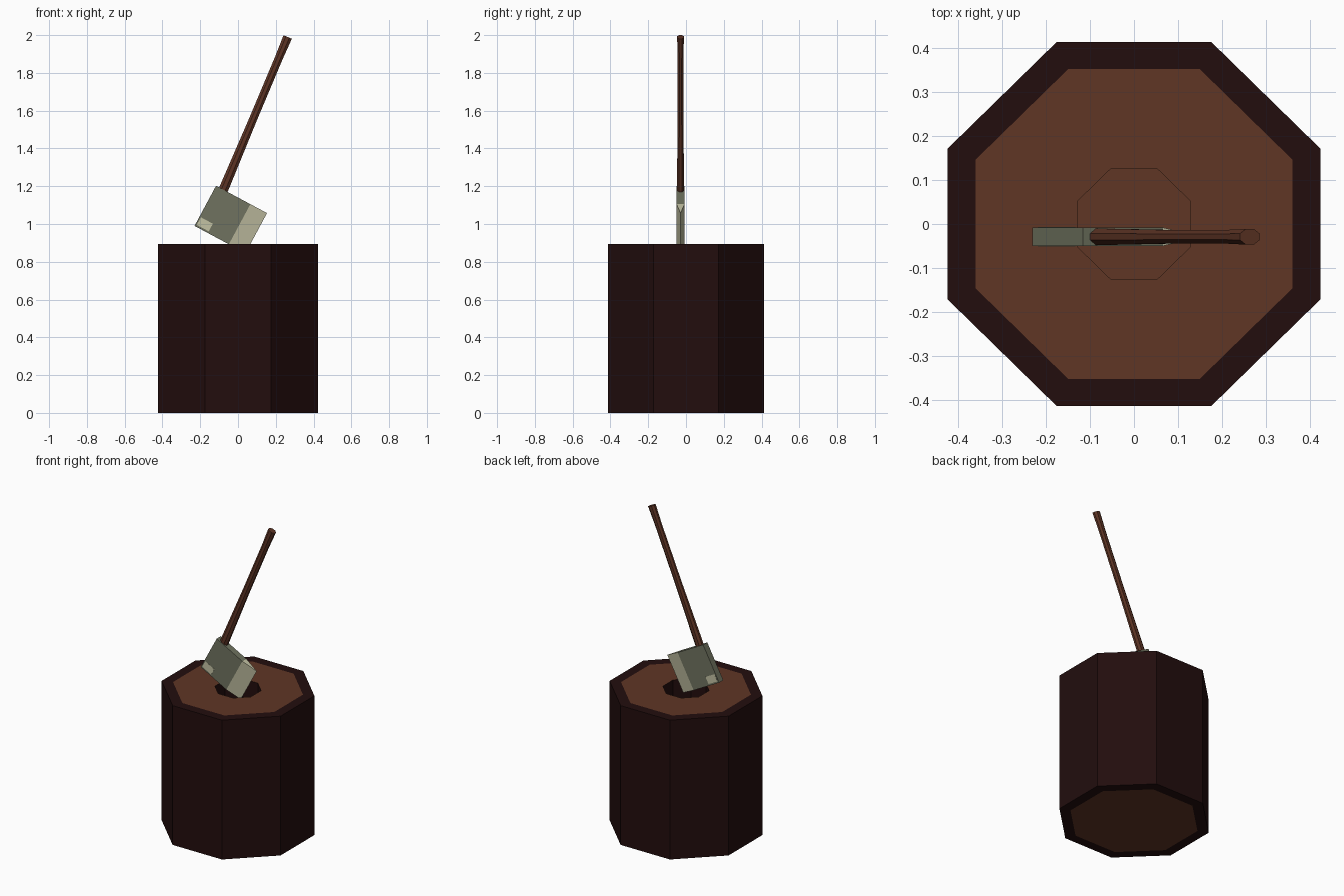
import bpy, bmesh, math
from mathutils import Matrix, Vector

cube = bpy.data.objects.get("Cube")
if cube:
    bpy.data.objects.remove(cube, do_unlink=True)


def material(name, rgb):
    m = bpy.data.materials.new(name)
    m.use_nodes = True
    m.diffuse_color = (*rgb, 1)
    bsdf = m.node_tree.nodes["Principled BSDF"]
    bsdf.inputs["Base Color"].default_value = (*rgb, 1)
    bsdf.inputs["Roughness"].default_value = 0.8
    return m


bark = material("dark bark", (0.016, 0.004, 0.004))
wood = material("cut wood", (0.115, 0.037, 0.018))
handle_wood = material("handle wood", (0.11, 0.034, 0.018))
steel = material("dark steel", (0.16, 0.17, 0.115))
bright = material("bright steel", (0.55, 0.54, 0.37))


def finish(bm, name, mats, matrix):
    bmesh.ops.recalc_face_normals(bm, faces=bm.faces)
    mesh = bpy.data.meshes.new(name)
    bm.to_mesh(mesh)
    bm.free()
    for m in mats:
        mesh.materials.append(m)
    obj = bpy.data.objects.new(name, mesh)
    bpy.context.collection.objects.link(obj)
    obj.matrix_world = matrix
    return obj


def octagon_stack(name, rings, bands, y_scale, mats, matrix=Matrix()):
    """Join octagonal rings (apothem, height); bands gives a material per band, caps included."""
    bm = bmesh.new()
    loops = []
    for apothem, z in rings:
        r = apothem / math.cos(math.pi / 8)
        angles = [(i + 0.5) * math.pi / 4 for i in range(8)]
        loops.append([bm.verts.new((r * math.cos(a), r * math.sin(a) * y_scale, z)) for a in angles])
    bm.faces.new(loops[0]).material_index = bands[0]
    for low, high, band in zip(loops, loops[1:], bands[1:]):
        for i in range(8):
            j = (i + 1) % 8
            bm.faces.new((low[i], low[j], high[j], high[i])).material_index = band
    bm.faces.new(loops[-1]).material_index = bands[-1]
    return finish(bm, name, mats, matrix)


# Stump: wooden end faces, bark rim and sides, notch sunk into the top
top = 0.895
octagon_stack("stump",
              [(0.36, 0), (0.423, 0), (0.423, top), (0.36, top), (0.128, top), (0.128, 0.75)],
              [1, 0, 0, 0, 1, 0, 1], 0.977, [bark, wood])

# Axe head: wedge section extruded upward, then tilted so its lower corner bites into the notch
axe_y = -0.029
length, height, half, bevel = 0.306, 0.241, 0.021, 0.206
tilt = Matrix.Translation((-0.23, axe_y, 0.99)) @ Matrix.Rotation(math.radians(28.2), 4, "Y")


def prism(bm, outline, z0, z1, index):
    face = bm.faces.new([bm.verts.new((x, y, z0)) for x, y in outline])
    face.material_index = index
    out = bmesh.ops.extrude_face_region(bm, geom=[face], use_keep_orig=True)
    moved = [g for g in out["geom"] if isinstance(g, bmesh.types.BMVert)]
    bmesh.ops.translate(bm, verts=moved, vec=Vector((0, 0, z1 - z0)))


bm = bmesh.new()
prism(bm, [(0, -half), (bevel, -half), (bevel, half), (0, half)], 0, height, 0)
finish(bm, "axe_head", [steel], tilt)

bm = bmesh.new()
prism(bm, [(bevel, -half), (length, 0), (bevel, half)], 0, height, 0)
finish(bm, "axe_blade", [bright], tilt)

# Small bright plate on each cheek of the head
for side, name in ((-1, "front_plate"), (1, "back_plate")):
    bm = bmesh.new()
    inner, outer = side * (half - 0.001), side * (half + 0.001)
    prism(bm, [(0.008, inner), (0.08, inner), (0.08, outer), (0.008, outer)], 0.01, 0.056, 0)
    finish(bm, name, [bright], tilt)

# Handle: slim octagonal shaft with a flared grip end
base, tip = Vector((-0.078, axe_y, 1.18)), Vector((0.263, axe_y, 1.99))
lean = math.atan2(tip.x - base.x, tip.z - base.z)
reach = (tip - base).length
octagon_stack("axe_handle",
              [(0.025, -0.08), (0.025, 0.03), (0.021, 0.4), (0.021, reach - 0.12), (0.024, reach)],
              [0] * 6, 0.74, [handle_wood],
              Matrix.Translation(base) @ Matrix.Rotation(lean, 4, "Y"))
